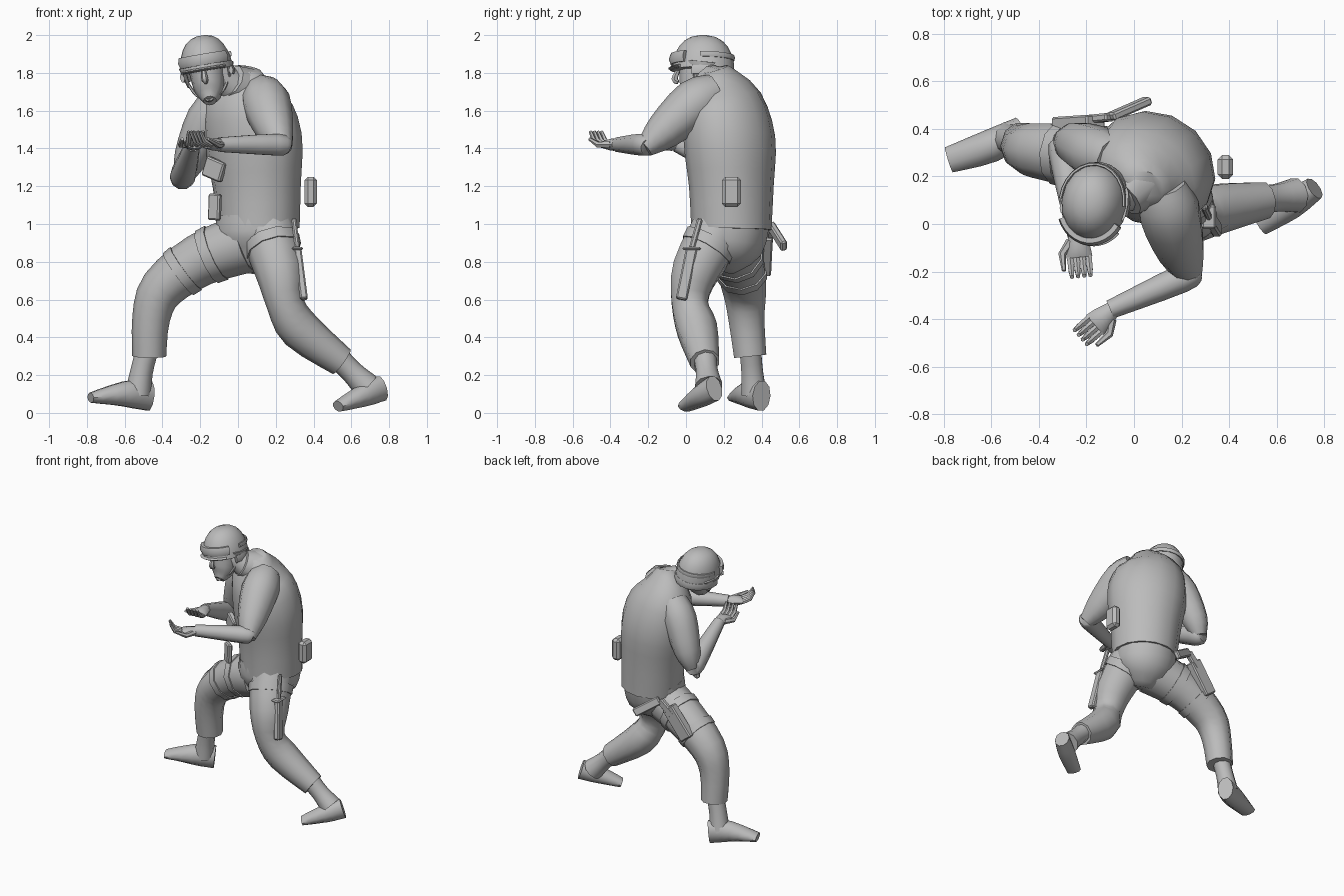
import bpy, bmesh, math
from mathutils import Vector, Euler, Matrix

cube = bpy.data.objects.get("Cube")
if cube:
    bpy.data.objects.remove(cube, do_unlink=True)

grey = bpy.data.materials.new("plain grey")
grey.use_nodes = True
grey.diffuse_color = (.5, .5, .5, 1)
grey.node_tree.nodes["Principled BSDF"].inputs["Base Color"].default_value = grey.diffuse_color

X, Y, Z = Vector((1, 0, 0)), Vector((0, 1, 0)), Vector((0, 0, 1))
CHEST = Vector((.55, .85, 0))
UPRIGHT = Matrix.Identity(4)
HEAD = Matrix.LocRotScale(Vector((-.17, .08, 1.84)), Euler((0, -.17, -.13)), None)


def finish(name, bm, matrix, angle):
    """Turn a bmesh into a named, shaded object."""
    bmesh.ops.recalc_face_normals(bm, faces=bm.faces)
    bm.transform(matrix)
    mesh = bpy.data.meshes.new(name)
    bm.to_mesh(mesh)
    bm.free()
    mesh.materials.append(grey)
    part = bpy.data.objects.new(name, mesh)
    bpy.context.collection.objects.link(part)
    bpy.ops.object.select_all(action='DESELECT')
    part.select_set(True)
    bpy.context.view_layer.objects.active = part
    bpy.ops.object.shade_smooth_by_angle(angle=math.radians(angle))


def spline(points, steps=3):
    """Smooth curve through points that carry a radius as fourth value."""
    points = [Vector(p) for p in points]
    padded = [points[0], *points, points[-1]]
    curve = []
    for before, start, end, after in zip(padded, padded[1:], padded[2:], padded[3:]):
        for step in range(steps):
            t = step / steps
            enter, leave = (end - before) / 2, (after - start) / 2
            bend = (end - start) * 3 - enter * 2 - leave
            settle = (start - end) * 2 + enter + leave
            curve.append(start + enter * t + bend * t**2 + settle * t**3)
    return curve + [points[-1]]


def limb(name, points, ref=Y, flat=(1, 1), sides=10, steps=3, matrix=UPRIGHT):
    """Capped tube along a smooth path; flat scales its radius along ref from start to end."""
    curve = spline(points, steps)
    last = len(curve) - 1
    bm = bmesh.new()
    previous = None
    for k, point in enumerate(curve):
        tangent = (curve[min(k + 1, last)] - curve[max(k - 1, 0)]).to_3d().normalized()
        side = tangent.cross(ref).normalized()
        up = side.cross(tangent) * (flat[0] + (flat[1] - flat[0]) * k / last)
        ring = []
        for i in range(sides):
            turn = math.tau * i / sides
            offset = side * math.cos(turn) + up * math.sin(turn)
            ring.append(bm.verts.new(point.to_3d() + offset * point.w))
        if previous:
            for i in range(sides):
                bm.faces.new((previous[i - 1], previous[i], ring[i], ring[i - 1]))
        if k in (0, last):
            bm.faces.new(ring)
        previous = ring
    finish(name, bm, matrix, 50)
    return curve


def strap(name, curve, index):
    """Thin cuff around one stretch of a limb."""
    grow = Vector((0, 0, 0, .008))
    start, end = curve[index] + grow, curve[index + 1] + grow
    limb(name, [start, start.lerp(end, .6)], steps=1)


def block(name, start, end, width, depth, ref=X, bevel=.008):
    """Bevelled bar from start to end, with its depth along ref."""
    start, end = Vector(start), Vector(end)
    along = (end - start).normalized()
    side = along.cross(ref).normalized()
    bm = bmesh.new()
    bmesh.ops.create_cube(bm, size=1)
    bmesh.ops.scale(bm, vec=(width, depth, (end - start).length), verts=bm.verts)
    bmesh.ops.bevel(bm, geom=bm.edges[:], offset=bevel, segments=1, affect='EDGES')
    matrix = Matrix((side, side.cross(along) * -1, along)).transposed().to_4x4()
    matrix.translation = (start + end) / 2
    finish(name, bm, matrix, 30)


def hand(label, wrist, aim, thumb_side):
    """Open cupped hand: palm, four fingers and a thumb."""
    wrist, aim = Vector(wrist), Vector(aim)
    across = aim.cross(Z)
    knuckles = wrist + aim * .1
    limb(label + "_palm", [(*wrist, .035), (*(wrist + aim * .06), .05), (*knuckles, .055)],
         ref=Z, flat=(.9, .35), sides=8)
    for finger in range(4):
        base = knuckles + across * (finger - 1.5) * .026
        middle = base + aim * .05 + Z * .02
        tip = middle + aim * .03 + Z * .05
        limb(label + "_finger", [(*base, .015), (*middle, .014), (*tip, .009)], ref=across, sides=6, steps=1)
    outward = across * thumb_side
    base = wrist + aim * .03 + outward * .03
    middle = base + aim * .05 + outward * .04
    tip = middle + aim * .07 + Z * .03
    limb(label + "_thumb", [(*base, .02), (*middle, .017), (*tip, .009)], ref=Z, sides=6, steps=1)


# Torso: hunched vest, hips and a neck leaning to the head
limb("vest", [(.11, .24, .97, .22), (.1, .24, 1.2, .24), (.08, .23, 1.45, .27),
              (.04, .2, 1.66, .23), (.05, .16, 1.82, .08)], ref=CHEST, flat=(.96, .75), sides=14)
limb("hips", [(.08, .18, .76, .08), (.09, .22, .88, .2), (.1, .24, 1.02, .215)], flat=(.9, .97), sides=14)
limb("neck", [(.03, .17, 1.68, .1), (-.14, .09, 1.82, .07)])
limb("collar", [(.02, .17, 1.72, .12), (-.04, .11, 1.76, .09)], steps=1)

# Legs: left one trailing, right one bent
left_leg = limb("left_trouser", [(.16, .17, .96, .15), (.22, .05, .75, .13), (.25, .02, .58, .1),
                                 (.33, .06, .44, .11), (.55, .1, .27, .08)])
right_leg = limb("right_trouser", [(.04, .22, .9, .16), (-.2, .28, .81, .14), (-.4, .31, .66, .12),
                                   (-.46, .32, .5, .1), (-.47, .34, .3, .09)])
strap("left_thigh_strap", left_leg, 1)
strap("right_thigh_strap", right_leg, 2)
strap("right_thigh_strap", right_leg, 4)

# Boots: ankle shaft plus a foot running heel to toe
limb("left_boot_shaft", [(.52, .1, .3, .065), (.6, .11, .22, .06), (.68, .12, .14, .075)])
limb("left_boot_foot", [(.76, .15, .13, .05), (.66, .08, .09, .06), (.53, 0, .035, .05)],
     ref=Z, flat=(1.4, .6))
limb("right_boot_shaft", [(-.48, .34, .34, .06), (-.51, .35, .22, .06), (-.53, .36, .1, .07)])
limb("right_boot_foot", [(-.47, .4, .09, .055), (-.6, .33, .1, .07), (-.78, .27, .08, .055)],
     ref=Z, flat=(1.5, .5))

# Arms, both bent at the elbow
limb("left_sleeve", [(.12, .16, 1.7, .1), (.15, .05, 1.64, .13), (.2, -.12, 1.49, .1), (.24, -.22, 1.4, .05)], ref=X)
limb("left_forearm", [(.26, -.2, 1.41, .045), (.2, -.23, 1.42, .06), (-.1, -.36, 1.42, .04)], ref=Z)
limb("right_sleeve", [(-.08, .27, 1.65, .1), (-.16, .3, 1.55, .115), (-.25, .34, 1.35, .09), (-.29, .34, 1.24, .05)])
limb("right_forearm", [(-.3, .36, 1.24, .045), (-.29, .3, 1.26, .07), (-.24, -.05, 1.42, .04)], ref=Z)
hand("left", (-.09, -.36, 1.42), (-.75, -.65, 0), -1)
hand("right", (-.24, -.04, 1.42), (.1, -1, 0), 1)

# Face, in the tilted frame of the head
limb("face", [(0, -.08, -.19, .035), (0, -.04, -.14, .075), (0, -.01, -.05, .092), (0, 0, .04, .095)],
     flat=(1, 1.25), matrix=HEAD)
limb("nose", [(0, -.12, -.02, .01), (0, -.14, -.075, .018), (0, -.12, -.09, .012)], sides=6, matrix=HEAD)

# Helmet: a dome with bands that follow its rim
dome = []
for step in range(7):
    rise = math.radians(step * 14)
    dome.append((0, .01, .19 * math.sin(rise) - .03, .14 * math.cos(rise) ** .8))
limb("helmet", dome, flat=(1.2, 1.2), sides=16, steps=1, matrix=HEAD)


def band(name, middle, reach, height, thickness, flat):
    """Strip around the helmet, centred on an angle from the left ear."""
    path = []
    for step in range(-6, 7):
        turn = math.radians(middle + reach * step / 6)
        path.append((.136 * math.cos(turn), .01 + .162 * math.sin(turn), height, thickness))
    limb(name, path, ref=Z, flat=(flat, flat), sides=6, steps=1, matrix=HEAD)


band("goggle_strap", 90, 90, .04, .008, 2)
band("goggles", -90, 60, .03, .02, 1.7)
band("helmet_brim", -90, 50, -.02, .022, .4)
band("helmet_back_flap", 90, 105, -.045, .012, 2.3)
for s in (-1, 1):
    limb("ear_flap", [(s * .13, .02, 0, .015), (s * .11, .01, -.1, .008)], flat=(5, 3), sides=8, matrix=HEAD)
    limb("chin_strap", [(s * .11, 0, -.08, .008), (s * .07, -.04, -.15, .008), (0, -.1, -.19, .008)],
         sides=6, matrix=HEAD)

# Belt pouches and loose vest flap
block("side_pouch", (.385, .24, 1.09), (.385, .24, 1.25), .1, .065, bevel=.018)
block("front_pouch", (-.125, .06, 1.02), (-.12, .06, 1.16), .07, .035, ref=CHEST)
block("vest_flap", (-.14, .12, 1.24), (-.11, .1, 1.34), .12, .04, ref=CHEST)

# Knife in its sheath on the left thigh
hilt = Vector((.315, .03, .87))
block("knife_sheath", (.35, -.025, .6), hilt, .06, .04)
block("knife_guard", hilt - Y * .05, hilt + Y * .05, .015, .06)
block("knife_handle", hilt, (.295, .075, 1.03), .03, .026)

# Pistol and holster on the right thigh
muzzle = Vector((-.1, .45, .99))
block("holster", (-.31, .42, .75), (-.16, .43, .95), .1, .06, ref=Y)
block("pistol_slide", (-.2, .44, .9), muzzle, .055, .035, ref=Y)
block("pistol_grip", muzzle, (.06, .52, .88), .06, .035, ref=Y)
